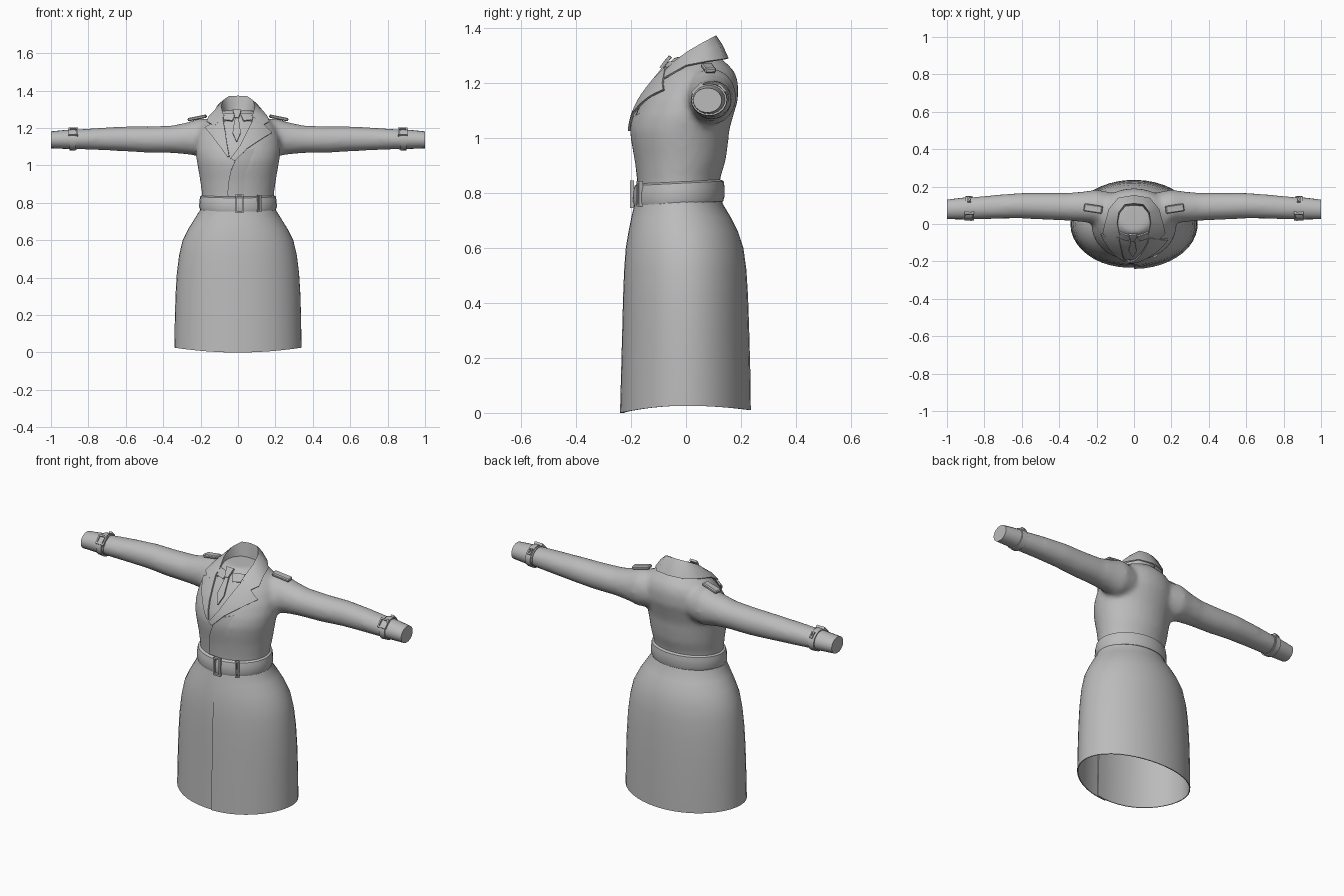
import bpy, bmesh, math
from mathutils import Matrix, Vector

cube = bpy.data.objects.get("Cube")
if cube:
    bpy.data.objects.remove(cube)

cloth = bpy.data.materials.new("grey_cloth")
cloth.use_nodes = True
GREY = (0.5, 0.5, 0.5, 1)
cloth.diffuse_color = GREY
cloth.node_tree.nodes["Principled BSDF"].inputs["Base Color"].default_value = GREY


def finish(name, bm, thick=0, sharp=40):
    """Turn a bmesh into a shaded object, optionally giving it thickness."""
    bmesh.ops.recalc_face_normals(bm, faces=bm.faces[:])
    if thick:
        bmesh.ops.solidify(bm, geom=bm.faces[:], thickness=thick)
        bmesh.ops.recalc_face_normals(bm, faces=bm.faces[:])
    me = bpy.data.meshes.new(name)
    bm.to_mesh(me)
    bm.free()
    me.shade_smooth()
    me.set_sharp_from_angle(angle=math.radians(sharp))
    me.materials.append(cloth)
    ob = bpy.data.objects.new(name, me)
    bpy.context.collection.objects.link(ob)
    return ob


def loft(bm, rings, closed=True, caps=False):
    """Skin a list of equally long point rows."""
    rows = [[bm.verts.new(p) for p in r] for r in rings]
    n = len(rows[0])
    for a, b in zip(rows, rows[1:]):
        for i in range(n if closed else n - 1):
            j = (i + 1) % n
            bm.faces.new((a[i], a[j], b[j], b[i]))
    if caps:
        bm.faces.new(rows[0])
        bm.faces.new(rows[-1])


def body_ring(z, hw, yf, yb, tilt=0, n=32):
    """Horizontal oval from half width, front and back."""
    pts = []
    for i in range(n):
        a = math.tau * i / n
        y = (yf + yb) / 2 + (yb - yf) / 2 * math.sin(a)
        pts.append((hw * math.cos(a), y, z + tilt * y))
    return pts


def arm_ring(s, x, zc, rz, yc, ry, grow=0, n=20):
    """Upright oval across a sleeve on side s."""
    return [(s * x, yc + (ry + grow) * math.cos(math.tau * i / n),
             zc + (rz + grow) * math.sin(math.tau * i / n)) for i in range(n)]


# Torso and sleeves, fused into one smooth surface
TORSO = [(.77, .19, -.17, .12), (.85, .193, -.174, .124), (.92, .203, -.182, .145),
         (.98, .213, -.192, .153), (1.03, .222, -.196, .158), (1.08, .228, -.185, .172),
         (1.14, .225, -.158, .19), (1.2, .205, -.118, .19), (1.24, .175, -.085, .178),
         (1.27, .13, -.062, .15), (1.295, .08, -.045, .12)]
SLEEVE = [(.1, 1.15, .09, .08, .085), (.2, 1.15, .104, .092, .092), (.27, 1.145, .086, .092, .082),
          (.35, 1.14, .074, .092, .075), (.48, 1.138, .071, .095, .072), (.6, 1.142, .067, .098, .069),
          (.72, 1.142, .061, .093, .065), (.85, 1.14, .054, .085, .061), (.9, 1.138, .05, .083, .056)]
bm = bmesh.new()
loft(bm, [body_ring(*r) for r in TORSO], caps=True)
for s in (-1, 1):
    loft(bm, [arm_ring(s, *r) for r in SLEEVE], caps=True)
torso = finish("coat_torso", bm)
rm = torso.modifiers.new("fuse", 'REMESH')
rm.mode = 'VOXEL'
rm.voxel_size = 0.014
rm.use_smooth_shade = True
sm = torso.modifiers.new("relax", 'SMOOTH')
sm.factor = 0.5
sm.iterations = 6
bpy.context.view_layer.update()
fused = torso.evaluated_get(bpy.context.evaluated_depsgraph_get())


def drape(x, z, off):
    """Point on the chest in front of (x, z), lifted by off."""
    hit, loc, nrm, _ = fused.ray_cast(Vector((x, -1, z)), Vector((0, 1, 0)))
    return loc + nrm * off if hit else Vector((x, -.04 - off, z))


def strip(name, rows, lift, lift_end=None, thick=.008, steps=4, across=6):
    """Cloth panel laid on the chest; each row is (x, z, x, z)."""
    end = lift if lift_end is None else lift_end
    fine = []
    for a, b in zip(rows, rows[1:]):
        fine += [Vector(a).lerp(Vector(b), k / steps) for k in range(steps)]
    fine.append(Vector(rows[-1]))
    bm = bmesh.new()
    grid = []
    for r in fine:
        p, q = Vector(r[:2]), Vector(r[2:])
        line = []
        for k in range(across + 1):
            t = k / across
            x, z = p.lerp(q, t)
            line.append(drape(x, z, lift + (end - lift) * t))
        grid.append(line)
    loft(bm, grid, closed=False)
    return finish(name, bm, thick)


# Skirt: one wrapped sheet whose left edge overlaps at the front
SKIRT = [(0, .34, -.24, .236), (.15, .338, -.236, .234), (.3, .334, -.232, .23), (.42, .327, -.229, .226),
         (.52, .315, -.225, .22), (.6, .296, -.219, .209), (.66, .266, -.209, .189),
         (.71, .235, -.199, .164), (.76, .204, -.187, .134), (.8, .197, -.18, .126)]
rings = []
for z, hw, yf, yb in SKIRT:
    row = []
    for i in range(45):
        t = i / 44
        a = -math.pi / 2 + t * (math.tau + .2)
        k = 1 - .035 * max(0, (t - .88) / .12)
        up = math.sin(a)
        hem = (.026 - (.026 if up < 0 else .016) * up * up) * max(0, 1 - z / .5)
        row.append((hw * k * math.cos(a), (yf + yb) / 2 + (yb - yf) / 2 * k * up, z + hem))
    rings.append(row)
bm = bmesh.new()
loft(bm, rings, closed=False)
finish("skirt", bm, .005)

# Belt
BELT = [(.758, .188, -.172, .122), (.763, .202, -.19, .135), (.78, .208, -.195, .14),
        (.815, .206, -.193, .14), (.836, .202, -.187, .137), (.845, .186, -.168, .12)]
bm = bmesh.new()
loft(bm, [body_ring(*r, tilt=.05) for r in BELT])
finish("belt", bm)


def frame(name, where, w, h, bar, depth):
    """Rectangular buckle of four bars in the local xz plane."""
    bm = bmesh.new()
    for s in (-1, 1):
        for pos, size in (((s * (w - bar) / 2, 0, 0), (bar, depth, h)),
                          ((0, 0, s * (h - bar) / 2), (w, depth, bar))):
            m = where @ Matrix.Translation(pos) @ Matrix.Diagonal((*size, 1))
            bmesh.ops.create_cube(bm, size=1, matrix=m)
    return finish(name, bm)


# Belt buckle and keeper loop
frame("belt_buckle", Matrix.Translation((.008, -.197, .795)), .042, .1, .008, .014)
frame("belt_loop", Matrix.Translation((.113, -.168, .797)) @ Matrix.Rotation(.38, 4, 'Z'),
      .02, .092, .007, .016)

# Cuffs, cuff straps and shoulder straps
for s, side in ((1, "left"), (-1, "right")):
    bm = bmesh.new()
    loft(bm, [arm_ring(s, .86, 1.14, .055, .085, .062), arm_ring(s, .93, 1.139, .05, .082, .057),
              arm_ring(s, 1, 1.137, .045, .078, .052)], caps=True)
    finish(side + "_cuff", bm)
    bm = bmesh.new()
    loft(bm, [arm_ring(s, x, 1.139, .053, .084, .06, g)
              for x, g in ((.868, -.006), (.868, .007), (.9, .005), (.9, -.008))])
    finish(side + "_cuff_strap", bm, sharp=30)
    m = Matrix.Translation((s * .88, .042, 1.179)) @ Matrix.Rotation(-.75, 4, 'X')
    frame(side + "_cuff_buckle", m, .05, .052, .008, .016)
    m = Matrix.Translation((s * .88, .13, 1.18)) @ Matrix.Rotation(.75, 4, 'X')
    frame(side + "_cuff_loop", m, .018, .035, .006, .014)

    hit, loc, nrm, _ = fused.ray_cast(Vector((s * .215, .085, 2)), Vector((0, 0, -1)))
    m = (Matrix.Translation((s * .218, .082, loc.z + .008)) @ Matrix.Rotation(s * .2, 4, 'Y')
         @ Matrix.Rotation(s * .15, 4, 'Z') @ Matrix.Diagonal((.1, .042, .018, 1)))
    bm = bmesh.new()
    bmesh.ops.create_cube(bm, size=1, matrix=m)
    bmesh.ops.bevel(bm, geom=bm.edges[:], offset=.005, segments=1, affect='EDGES')
    finish(side + "_shoulder_strap", bm, sharp=25)

    # Shirt collar points
    strip(side + "_shirt_collar", [(s * .012, 1.272, s * .075, 1.272), (s * .03, 1.235, s * .07, 1.24)], .008)

# Lapels
strip("right_lapel", [(-.075, 1.25, -.125, 1.222), (-.077, 1.235, -.17, 1.197), (-.065, 1.17, -.13, 1.147),
                      (-.055, 1.1, -.09, 1.092), (-.045, 1.045, -.055, 1.045)], .014)
strip("left_lapel", [(.075, 1.25, .125, 1.215), (.073, 1.23, .172, 1.168), (.045, 1.17, .1, 1.122),
                     (.01, 1.1, .045, 1.083), (-.038, 1.035, -.015, 1.025)], .018)

# Overlapping front edge down to the belt
strip("front_overlap", [(.03, 1.075, .12, 1.1), (-.015, 1.025, .1, 1.03), (-.038, .97, .08, .97),
                        (-.05, .91, .07, .91), (-.055, .84, .07, .84)], .009, -.004, .006)

# Necktie: knot and blade
strip("tie_knot", [(-.025, 1.285, .015, 1.285), (-.016, 1.245, .004, 1.245)], .02, thick=.012, across=2)
strip("tie_blade", [(-.015, 1.25, .003, 1.25), (-.028, 1.17, .014, 1.17), (-.009, 1.125, -.005, 1.125)],
      .012, across=2)

# Turned-down collar: inner wall, top fold and outer fall per column
HALF = [((0, .11, 1.373), (0, .155, 1.29)), ((.05, .104, 1.37), (.085, .14, 1.288)),
        ((.082, .062, 1.348), (.135, .08, 1.28)), ((.09, .005, 1.315), (.157, 0, 1.265)),
        ((.08, -.045, 1.278), (.168, -.05, 1.237)), ((.07, -.08, 1.243), (.128, -.092, 1.213))]
columns = [(-1, c) for c in HALF[:0:-1]] + [(1, c) for c in HALF]
rings = []
for s, (top, low) in columns:
    t, o = Vector(top), Vector(low)
    base = Vector((t.x * .9, t.y * .9, t.z - .09))
    mid = t.lerp(o, .5) + Vector((0, 0, .008))
    rings.append([(s * p.x, p.y, p.z) for p in (base, t, mid, o)])
bm = bmesh.new()
loft(bm, rings, closed=False)
finish("coat_collar", bm, .007, 50)
